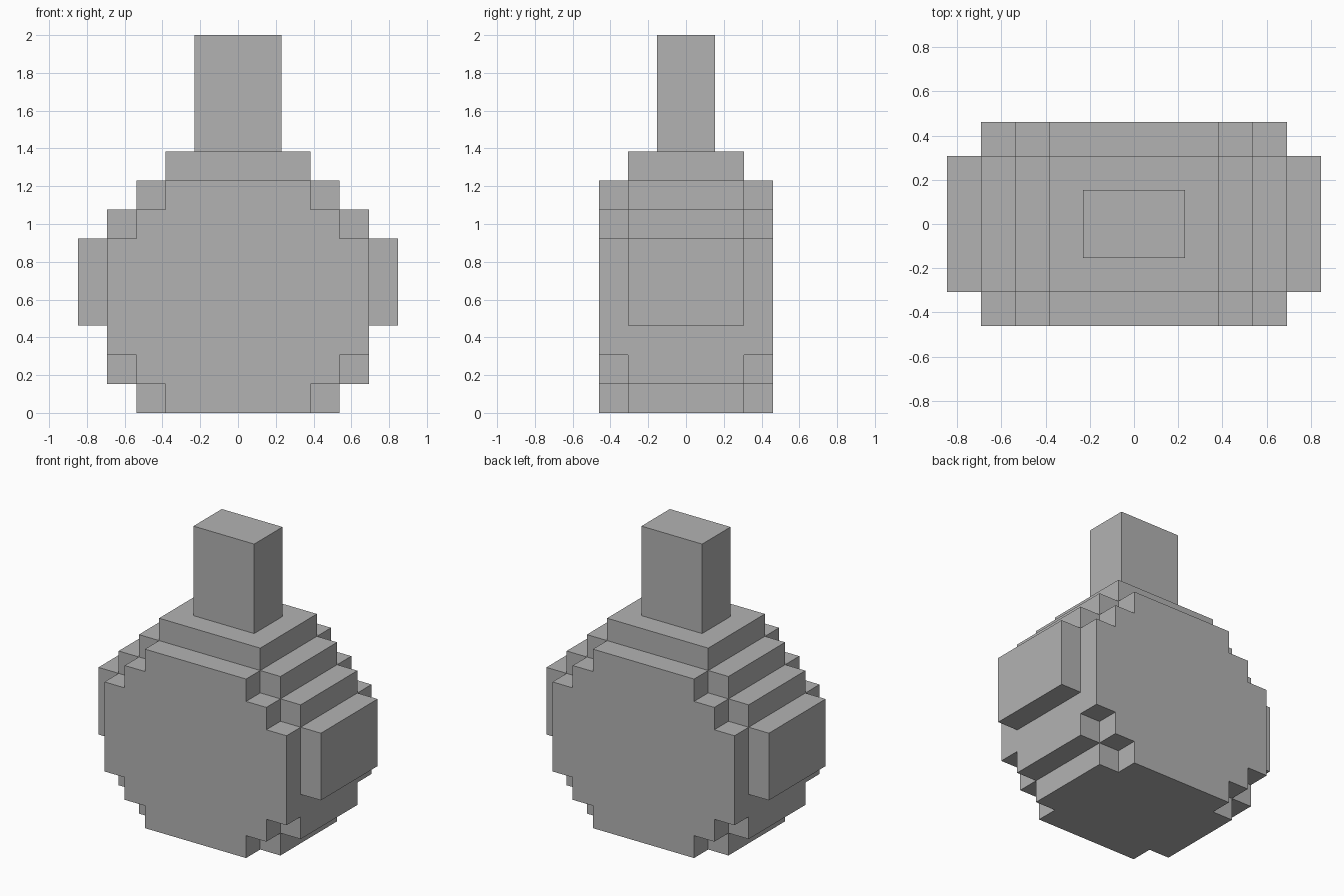
import bpy
import bmesh

cube = bpy.data.objects.get("Cube")
if cube:
    bpy.data.objects.remove(cube, do_unlink=True)

U = 2 / 13  # one block step; the model is 13 steps tall

grey = bpy.data.materials.new("plain grey")
grey.use_nodes = True
colour = (0.45, 0.45, 0.45, 1)
grey.diffuse_color = colour
grey.node_tree.nodes["Principled BSDF"].inputs["Base Color"].default_value = colour


def stepped_block(name, steps, y0, y1):
    """Extrude a mirrored stair outline, given as (half width, bottom, top) steps."""
    right = [(w, z) for w, low, high in steps for z in (low, high)]
    outline = right + [(-w, z) for w, z in reversed(right)]
    bm = bmesh.new()
    face = bm.faces.new([bm.verts.new((x * U, y0 * U, z * U)) for x, z in outline])
    extruded = bmesh.ops.extrude_face_region(bm, geom=[face], use_keep_orig=True)
    moved = [v for v in extruded["geom"] if isinstance(v, bmesh.types.BMVert)]
    bmesh.ops.translate(bm, verts=moved, vec=(0, (y1 - y0) * U, 0))
    bmesh.ops.recalc_face_normals(bm, faces=bm.faces)
    mesh = bpy.data.meshes.new(name)
    bm.to_mesh(mesh)
    bm.free()
    mesh.materials.append(grey)
    obj = bpy.data.objects.new(name, mesh)
    bpy.context.collection.objects.link(obj)
    return obj


# Rounded body core with the side bulges and shoulder
core = [(3.5, 0, 1), (4.5, 1, 3), (5.5, 3, 6), (4.5, 6, 7), (3.5, 7, 8), (2.5, 8, 9)]
stepped_block("body_core", core, -2, 2)

# Smaller stepped slabs on the front and back
slab = [(2.5, 0, 1), (3.5, 1, 2), (4.5, 2, 6), (3.5, 6, 7), (2.5, 7, 8)]
stepped_block("front_slab", slab, -3, -2)
stepped_block("back_slab", slab, 2, 3)

# Neck
stepped_block("neck", [(1.5, 9, 13)], -1, 1)
